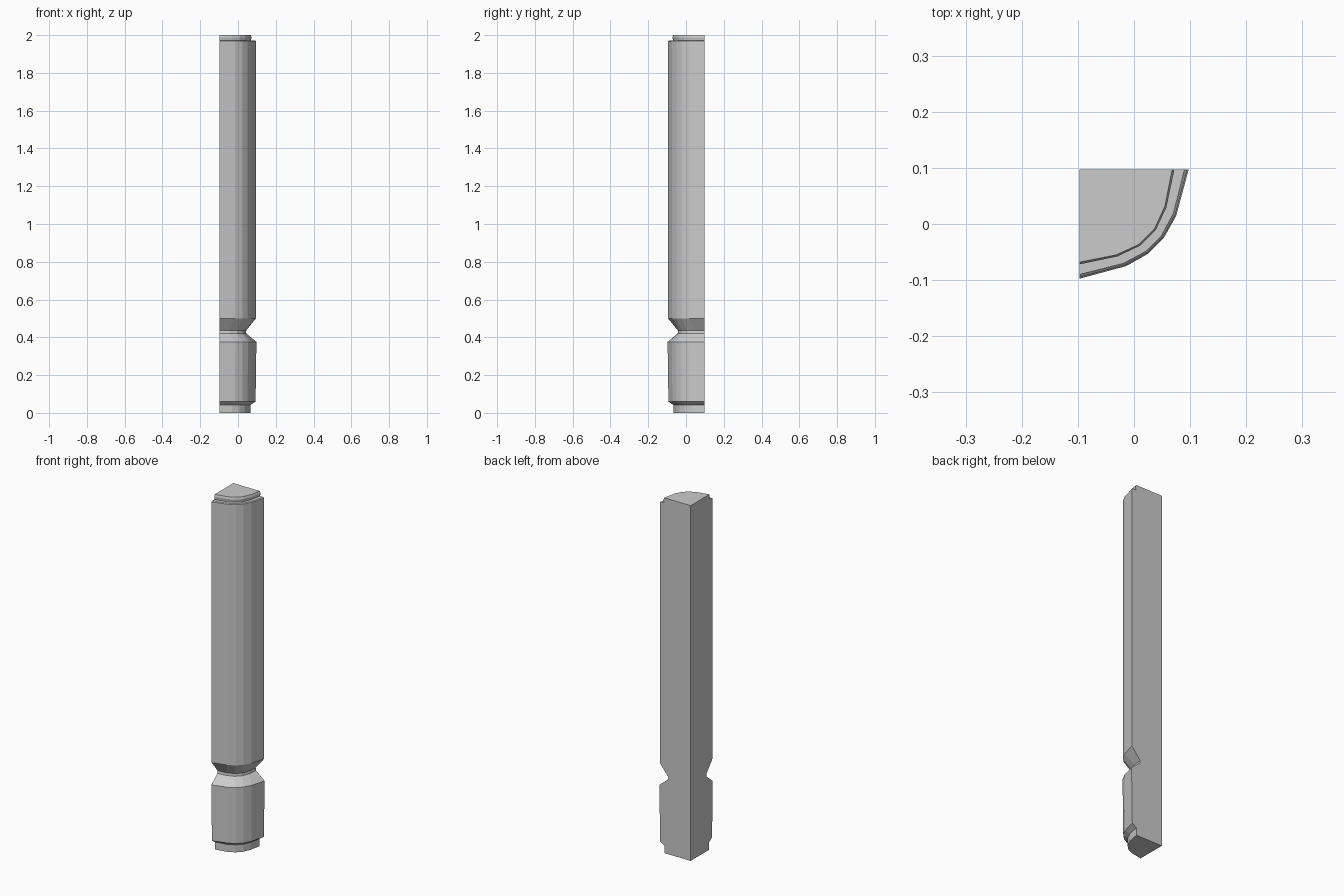
import bpy, bmesh

if "Cube" in bpy.data.objects:
    bpy.data.objects.remove(bpy.data.objects["Cube"])

# Quarter-round cross-section: outer point and its inward shift per inset step
H = 0.0975
curve = [((-H, -H), (0, 0.025)),
         ((-0.014, -0.075), (-0.015, 0.017)),
         ((0.025, -0.053), (-0.014, 0.014)),
         ((0.053, -0.025), (-0.014, 0.014)),
         ((0.075, 0.014), (-0.017, 0.015)),
         ((H, H), (-0.025, 0))]

# Vertical moulding profile: (half-width reached at the side, height)
profile = [(0.066, 0.0), (0.066, 0.042), (0.093, 0.06), (0.0975, 0.376),
           (0.044, 0.42), (0.042, 0.435), (0.095, 0.5), (0.095, 1.968),
           (0.090, 1.972), (0.069, 1.972), (0.072, 1.988), (0.068, 2.0)]

bm = bmesh.new()
rings = []
for reach, z in profile:
    t = (H - reach) / 0.025
    ring = [bm.verts.new((p[0] + t * s[0], p[1] + t * s[1], z)) for p, s in curve]
    rings.append(ring)

# Moulded curved front
for a, b in zip(rings, rings[1:]):
    for i in range(len(curve) - 1):
        bm.faces.new((a[i], a[i + 1], b[i + 1], b[i]))

# Flat back walls, base and top meeting at the square corner
c0 = bm.verts.new((-H, H, 0))
c1 = bm.verts.new((-H, H, 2))
bm.faces.new([c0, c1] + [r[0] for r in reversed(rings)])
bm.faces.new([c1, c0] + [r[-1] for r in rings])
bm.faces.new([c0] + rings[0])
bm.faces.new([c1] + rings[-1])
bmesh.ops.recalc_face_normals(bm, faces=bm.faces)

mesh = bpy.data.meshes.new("quarter_pillar")
bm.to_mesh(mesh)
bm.free()
pillar = bpy.data.objects.new("quarter_pillar", mesh)
bpy.context.collection.objects.link(pillar)
